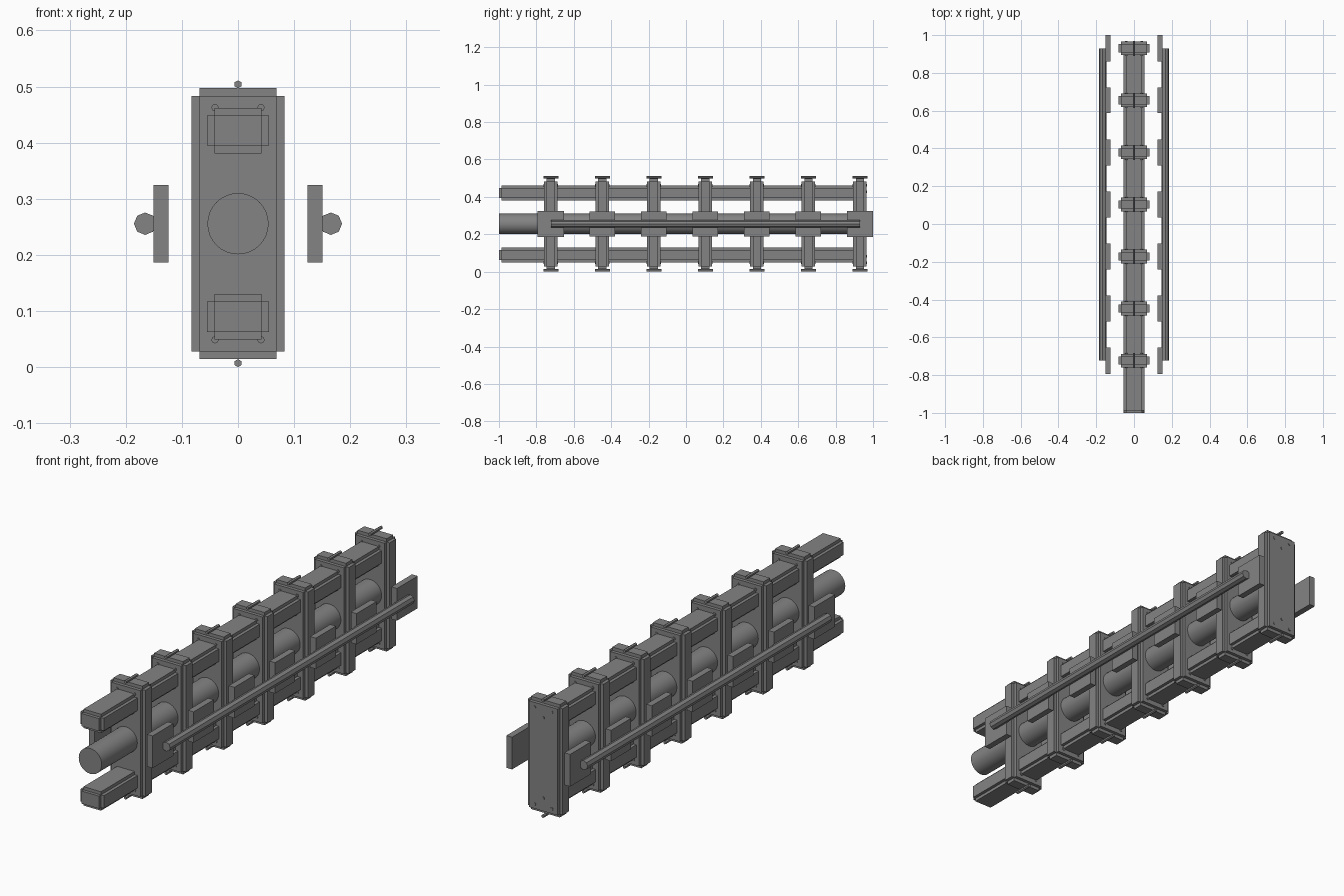
import bpy, bmesh, math
from mathutils import Matrix

if "Cube" in bpy.data.objects:
    bpy.data.objects.remove(bpy.data.objects["Cube"])

ZC = 0.2555                                   # mirror height of the whole assembly
FRAMES = [-0.723 + 0.2755 * i for i in range(7)]

# dark grey metal
metal = bpy.data.materials.new("dark_metal")
metal.diffuse_color = (0.23, 0.23, 0.23, 1)
metal.use_nodes = True
metal.node_tree.nodes["Principled BSDF"].inputs["Base Color"].default_value = metal.diffuse_color


def make(name, boxes=(), rods=()):
    """boxes: (x0,x1,y0,y1,z0,z1); rods along y: (x,z,y0,y1,radius,sides)."""
    bm = bmesh.new()
    for x0, x1, y0, y1, z0, z1 in boxes:
        m = Matrix.Translation(((x0 + x1) / 2, (y0 + y1) / 2, (z0 + z1) / 2))
        m = m @ Matrix.Diagonal((x1 - x0, y1 - y0, z1 - z0, 1))
        bmesh.ops.create_cube(bm, size=1, matrix=m)
    for x, z, y0, y1, r, n in rods:
        m = Matrix.Translation((x, (y0 + y1) / 2, z)) @ Matrix.Rotation(math.pi / 2, 4, 'X')
        bmesh.ops.create_cone(bm, cap_ends=True, segments=n, radius1=r, radius2=r,
                              depth=y1 - y0, matrix=m)
    me = bpy.data.meshes.new(name)
    bm.to_mesh(me)
    bm.free()
    me.materials.append(metal)
    ob = bpy.data.objects.new(name, me)
    bpy.context.collection.objects.link(ob)
    return ob


def stepped(cy, cz, hx, hy, hz, s):
    """Block with stepped edges: three boxes, each full size along one axis."""
    out = []
    for dx, dy, dz in ((0, s, s), (s, 0, s), (s, s, 0)):
        out.append((-hx + dx, hx - dx, cy - hy + dy, cy + hy - dy, cz - hz + dz, cz + hz - dz))
    return out


# upper and lower rails
for side, name in ((1, "upper_rail"), (-1, "lower_rail")):
    make(name, stepped(-0.025, ZC + side * 0.166, 0.055, 0.975, 0.0405, 0.0135))

# central tube
tube = make("central_tube", rods=[(0, ZC, -1, 0.94, 0.0545, 32)])
bpy.context.view_layer.objects.active = tube
tube.select_set(True)
bpy.ops.object.shade_smooth_by_angle(angle=math.radians(30))

for i, y in enumerate(FRAMES):
    # cross frames
    make(f"frame_{i}", stepped(y, ZC, 0.0825, 0.036, 0.2415, 0.014))
    # bolts through the frame, top and bottom
    make(f"frame_bolts_{i}", rods=[
        (x, ZC + s * h, y - 0.039, y + 0.039, 0.0065, 8)
        for s in (1, -1) for x, h in ((-0.041, 0.207), (0.041, 0.207), (0, 0.172))])
    # small pins on the frame's upper and lower edges
    make(f"edge_pins_{i}", rods=[(0, ZC + s * 0.2485, y - 0.04, y + 0.04, 0.007, 6)
                                 for s in (1, -1)])
    # side plates, slightly larger at both ends
    end = i in (0, 6)
    hy, hz = (0.07, 0.069) if end else (0.068, 0.066)
    for s, label in ((1, "right"), (-1, "left")):
        xa, xb = sorted((s * 0.124, s * 0.151))
        make(f"{label}_plate_{i}", [(xa, xb, y - hy, y + hy, ZC - hz, ZC + hz)])

# long side rods
for s, label in ((1, "right"), (-1, "left")):
    make(f"{label}_side_rod", rods=[(s * 0.1655, ZC, -0.723, 0.93, 0.02, 8)])
